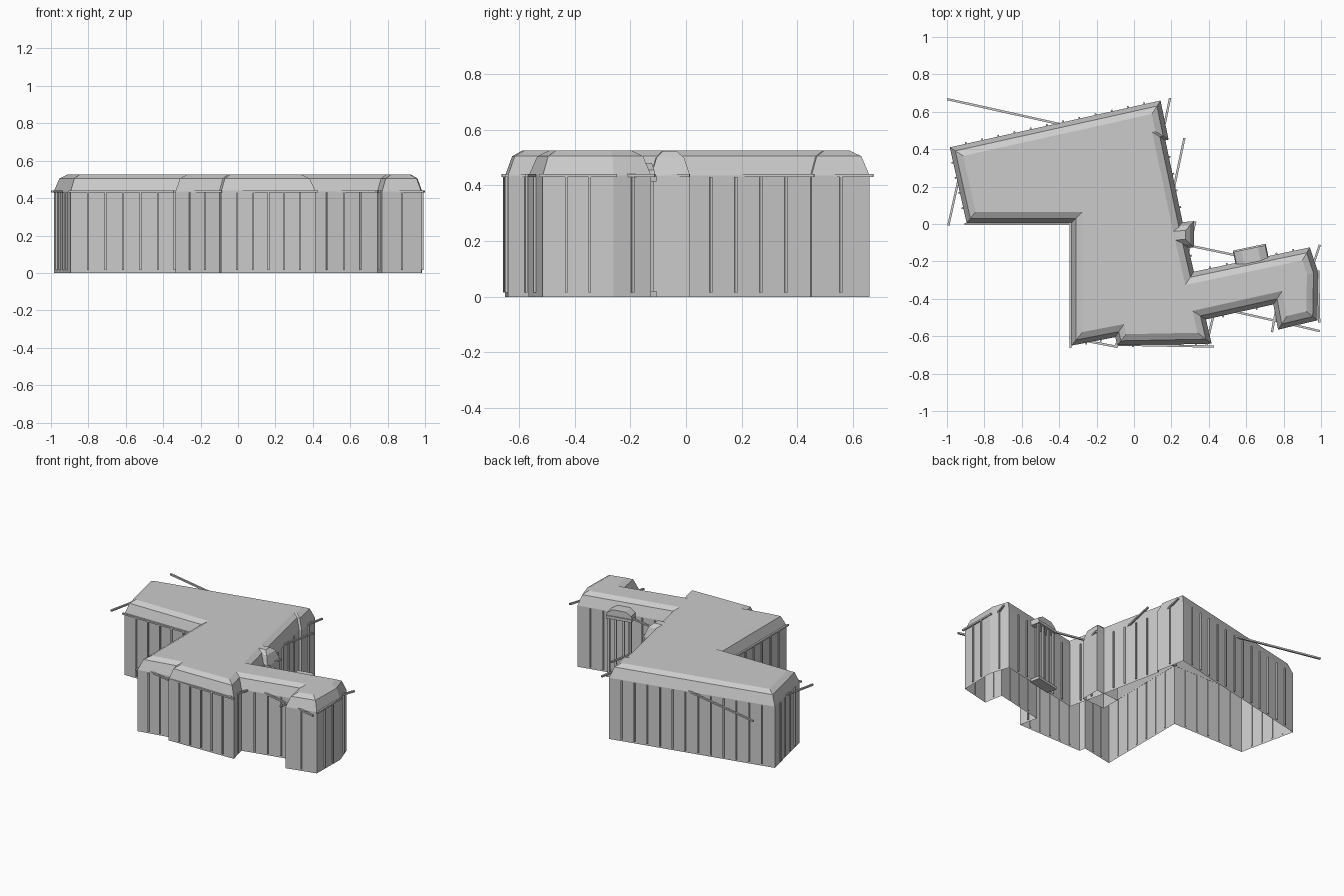
import bpy, bmesh, math
from mathutils import Vector, Matrix

if "Cube" in bpy.data.objects:
    bpy.data.objects.remove(bpy.data.objects["Cube"])

grey = bpy.data.materials.new("plain_grey")
grey.use_nodes = True
grey.diffuse_color = (0.6, 0.6, 0.6, 1)
grey.node_tree.nodes["Principled BSDF"].inputs["Base Color"].default_value = (0.6, 0.6, 0.6, 1)

EAVE = 0.435


def finish(bm, name):
    mesh = bpy.data.meshes.new(name)
    bm.to_mesh(mesh)
    bm.free()
    mesh.materials.append(grey)
    obj = bpy.data.objects.new(name, mesh)
    bpy.context.collection.objects.link(obj)
    return obj


def add_box(bm, centre, size, angle=0.0):
    mat = (Matrix.Translation(centre) @ Matrix.Rotation(angle, 4, "Z")
           @ Matrix.Diagonal((*size, 1)))
    bmesh.ops.create_cube(bm, size=1, matrix=mat)


def inset(points, d):
    """Move every edge of an anticlockwise outline inwards by d."""
    result = []
    for i, p in enumerate(points):
        a = (p - points[i - 1]).normalized()
        b = (points[(i + 1) % len(points)] - p).normalized()
        na, nb = Vector((-a.y, a.x)), Vector((-b.y, b.x))
        result.append(p + (na + nb) * d / (1 + na.dot(nb)))
    return result


def shell(name, outline, steps):
    """Walls and stepped roof over an outline, open underneath."""
    bm = bmesh.new()
    rings = [[bm.verts.new((p.x, p.y, z)) for p in inset(outline, d)] for d, z in steps]
    n = len(outline)
    for low, high in zip(rings, rings[1:]):
        for i in range(n):
            j = (i + 1) % n
            bm.faces.new((low[i], low[j], high[j], high[i]))
    bm.faces.new(rings[-1])
    return finish(bm, name)


# Building shell with a double-sloped roof rim
outline = [Vector(p) for p in [
    (-0.335, -0.65), (-0.1, -0.605), (-0.09, -0.65), (0.415, -0.64), (0.385, -0.51),
    (0.745, -0.43), (0.77, -0.565), (0.98, -0.515), (0.985, -0.26), (0.94, -0.125),
    (0.32, -0.255), (0.262, 0.0), (0.168, 0.447), (0.185, 0.451), (0.142, 0.66),
    (-0.985, 0.41), (-0.895, 0.005), (-0.335, 0.005)]]
shell("building", outline, [(0, 0), (0, EAVE), (0.025, 0.505), (0.06, 0.525)])

# Small side bay with its own roof
bay = [Vector(p) for p in [(0.14, -0.135), (0.32, -0.125), (0.32, 0.015), (0.14, 0.0)]]
shell("side_bay", bay, [(0, 0), (0, EAVE), (0.02, 0.5), (0.045, 0.524)])

# Wall ribs, and eave bars that cross each wall at the mirrored angle
ribs, bars = bmesh.new(), bmesh.new()
for i, a in enumerate(outline):
    b = outline[(i + 1) % len(outline)]
    edge = b - a
    length = edge.length
    if length < 0.06:
        continue
    angle = math.atan2(edge.y, edge.x)
    out = Vector((edge.y, -edge.x)) / length
    count = max(1, round(length / 0.088))
    for k in range(1, count):
        p = a + edge * k / count + out * 0.002
        add_box(ribs, (p.x, p.y, 0.222), (0.009, 0.014, 0.415), angle)
    mid = (a + b) / 2 + out * 0.005
    add_box(bars, (mid.x, mid.y, EAVE), (length + 0.025, 0.012, 0.011), -angle)
finish(ribs, "wall_ribs")
finish(bars, "eave_bars")

# Porch on the rear of the side wing
tilt = math.atan2(0.13, 0.62)
place = Matrix.Translation((0.63, -0.19, 0)) @ Matrix.Rotation(tilt, 4, "Z")
porch = bmesh.new()
add_box(porch, (0, 0.03, 0.01), (0.18, 0.075, 0.02))
add_box(porch, (0, 0.03, 0.425), (0.18, 0.075, 0.02))
for x in (-0.075, -0.028, 0.028, 0.075):
    add_box(porch, (x, 0.05, 0.22), (0.014, 0.014, 0.4))
finish(porch, "porch_frame").matrix_world = place

# Porch cap: extruded low gable
cap = bmesh.new()
profile = [(-0.09, 0.435), (0.09, 0.435), (0.085, 0.455), (0.045, 0.48),
           (-0.045, 0.48), (-0.085, 0.455)]
face = cap.faces.new([cap.verts.new((x, 0.06, z)) for x, z in profile])
ext = bmesh.ops.extrude_face_region(cap, geom=[face])
bmesh.ops.translate(cap, vec=(0, -0.09, 0),
                    verts=[v for v in ext["geom"] if isinstance(v, bmesh.types.BMVert)])
bmesh.ops.recalc_face_normals(cap, faces=cap.faces[:])
finish(cap, "porch_cap").matrix_world = place
